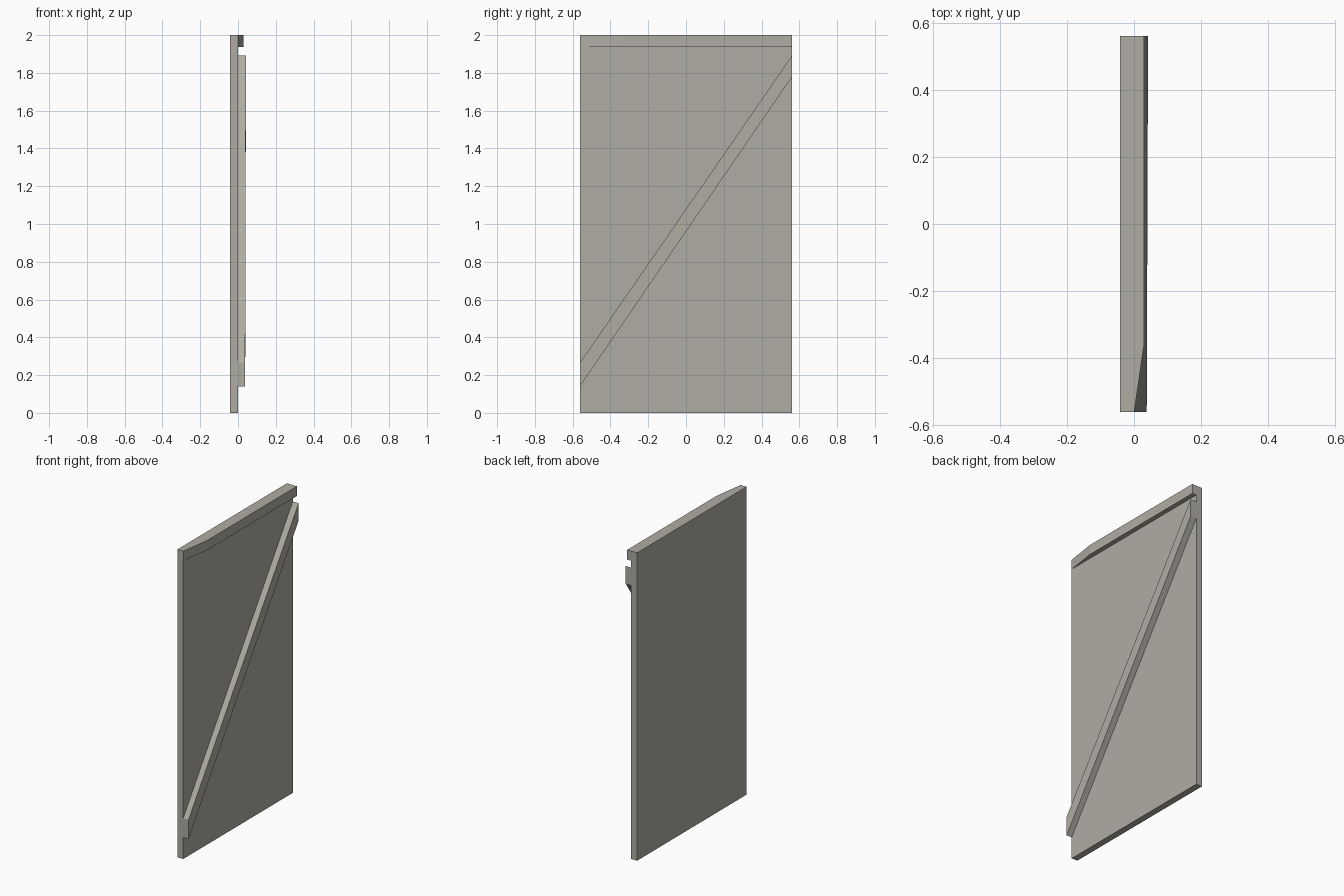
import bpy, bmesh

if "Cube" in bpy.data.objects:
    bpy.data.objects.remove(bpy.data.objects["Cube"])

wood = bpy.data.materials.new("weathered_grey_beige")
wood.diffuse_color = (0.43, 0.415, 0.365, 1)
wood.use_nodes = True
wood.node_tree.nodes["Principled BSDF"].inputs["Base Color"].default_value = wood.diffuse_color

HALF_W = 0.562   # half the door width (y)
BACK = -0.042    # outer face of the panel (x)


def prism(name, side_a, side_b):
    """Solid between two matching outlines of 3D points."""
    bm = bmesh.new()
    a = [bm.verts.new(p) for p in side_a]
    b = [bm.verts.new(p) for p in side_b]
    n = len(a)
    bm.faces.new(a)
    bm.faces.new(b[::-1])
    for i in range(n):
        j = (i + 1) % n
        bm.faces.new((a[i], b[i], b[j], a[j]))
    bmesh.ops.recalc_face_normals(bm, faces=bm.faces)
    mesh = bpy.data.meshes.new(name)
    bm.to_mesh(mesh)
    bm.free()
    mesh.materials.append(wood)
    obj = bpy.data.objects.new(name, mesh)
    bpy.context.collection.objects.link(obj)
    return obj


# Flat door panel
rect = [(-HALF_W, 0), (HALF_W, 0), (HALF_W, 2), (-HALF_W, 2)]
prism("door_panel", [(BACK, y, z) for y, z in rect],
      [(0, y, z) for y, z in rect])

# Diagonal brace, very slightly thicker towards its upper end
brace = [(-HALF_W, 0.14, 0.038), (HALF_W, 1.78, 0.042),
         (HALF_W, 1.893, 0.042), (-HALF_W, 0.265, 0.038)]
prism("diagonal_brace", [(-0.001, y, z) for y, z, x in brace],
      [(x, y, z) for y, z, x in brace])

# Top rail, tapering to nothing at the front end
rail = [(-0.001, -HALF_W), (0.0005, -HALF_W), (0.03, -0.36),
        (0.03, HALF_W), (-0.001, HALF_W)]
prism("top_rail", [(x, y, 1.937) for x, y in rail],
      [(x, y, 2.0) for x, y in rail])
